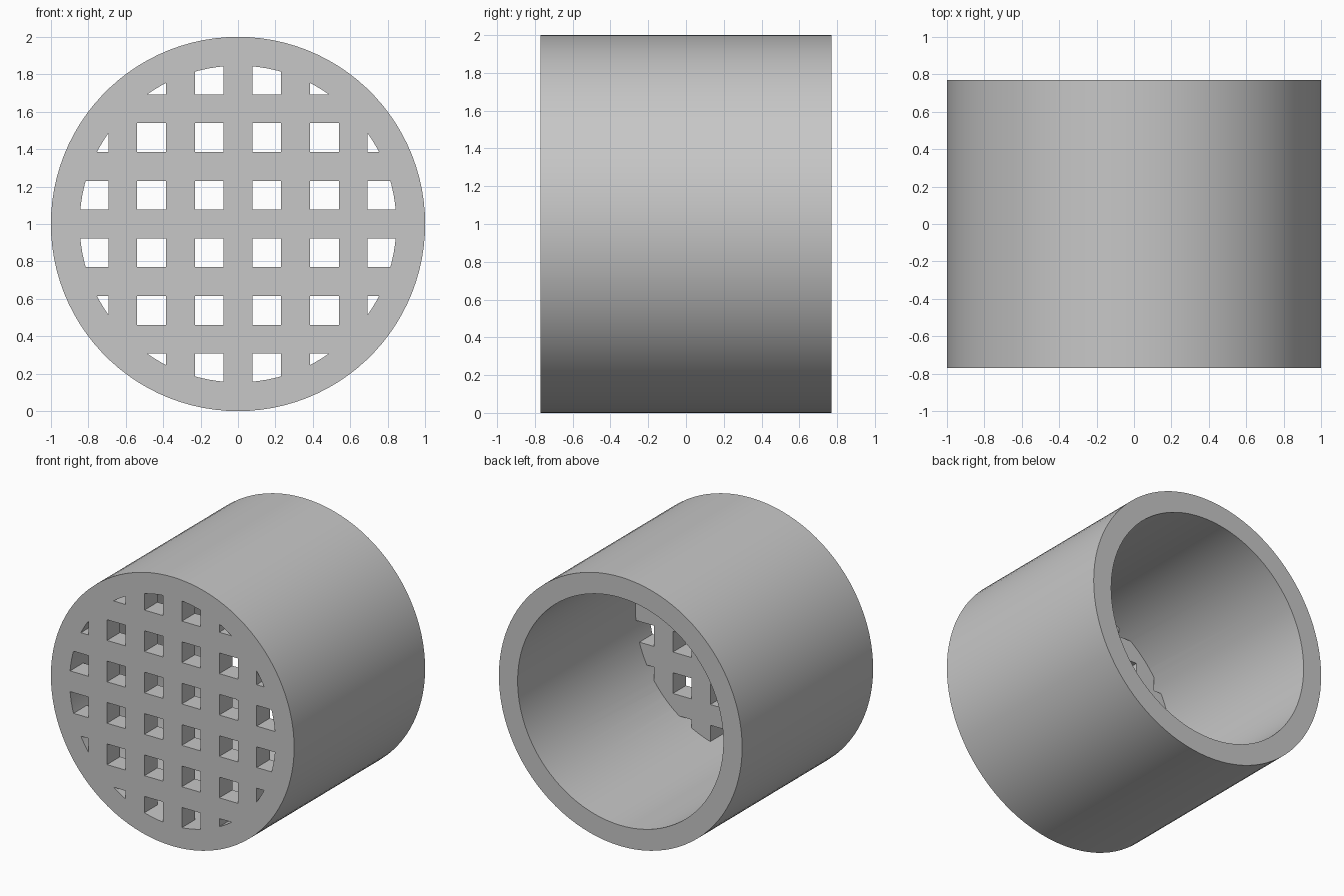
import bpy
import math

default = bpy.data.objects.get("Cube")
if default:
    bpy.data.objects.remove(default, do_unlink=True)

UNIT = 1 / 13            # everything is a multiple of this
LENGTH = 20 * UNIT
BORE = 11 * UNIT
BAR = 2 * UNIT           # bar width, gap width and grate thickness
FRONT = -LENGTH / 2


def cylinder(name, radius, length):
    bpy.ops.mesh.primitive_cylinder_add(vertices=100, radius=radius, depth=length,
                                        location=(0, 0, 1), rotation=(math.pi / 2, 0, 0))
    obj = bpy.context.object
    obj.name = name
    bpy.ops.object.transform_apply(location=True, rotation=True, scale=True)
    return obj


def bars(name, vertical):
    """Five parallel bars across the front, joined into one object."""
    made = []
    for i in range(-2, 3):
        shift = i * 2 * BAR
        place = (shift, FRONT, 1) if vertical else (0, FRONT, 1 + shift)
        bpy.ops.mesh.primitive_cube_add(size=1, location=place)
        obj = bpy.context.object
        obj.scale = (BAR, 2 * BAR, 3) if vertical else (3, 2 * BAR, BAR)
        made.append(obj)
    for obj in made:
        obj.select_set(True)
    bpy.ops.object.join()
    obj = bpy.context.object
    obj.name = name
    bpy.ops.object.transform_apply(location=True, rotation=True, scale=True)
    return obj


def subtract(target, cutter):
    cutter.hide_render = True
    mod = target.modifiers.new("cut", 'BOOLEAN')
    mod.operation = 'DIFFERENCE'
    mod.solver = 'EXACT'
    mod.object = cutter
    bpy.ops.object.select_all(action='DESELECT')
    target.select_set(True)
    bpy.context.view_layer.objects.active = target
    bpy.ops.object.modifier_apply(modifier=mod.name)
    bpy.data.objects.remove(cutter, do_unlink=True)


# Bore that leaves the crossing bars standing at the front
bore = cylinder("bore", BORE, LENGTH + 1)
subtract(bore, bars("upright_bars", True))
subtract(bore, bars("level_bars", False))
# The bore also runs in front of the bars, where there is nothing to cut

# Tube with the grate in one piece
tube = cylinder("grated_tube", 1, LENGTH)
subtract(tube, bore)

# Single grey material
grey = bpy.data.materials.new("grey")
grey.use_nodes = True
colour = (0.57, 0.57, 0.57, 1)
grey.diffuse_color = colour
grey.node_tree.nodes["Principled BSDF"].inputs["Base Color"].default_value = colour
tube.data.materials.clear()
tube.data.materials.append(grey)

# Smooth round walls, sharp rims and hole edges
bpy.ops.object.select_all(action='DESELECT')
tube.select_set(True)
bpy.context.view_layer.objects.active = tube
bpy.ops.object.shade_smooth_by_angle(angle=math.radians(30))
